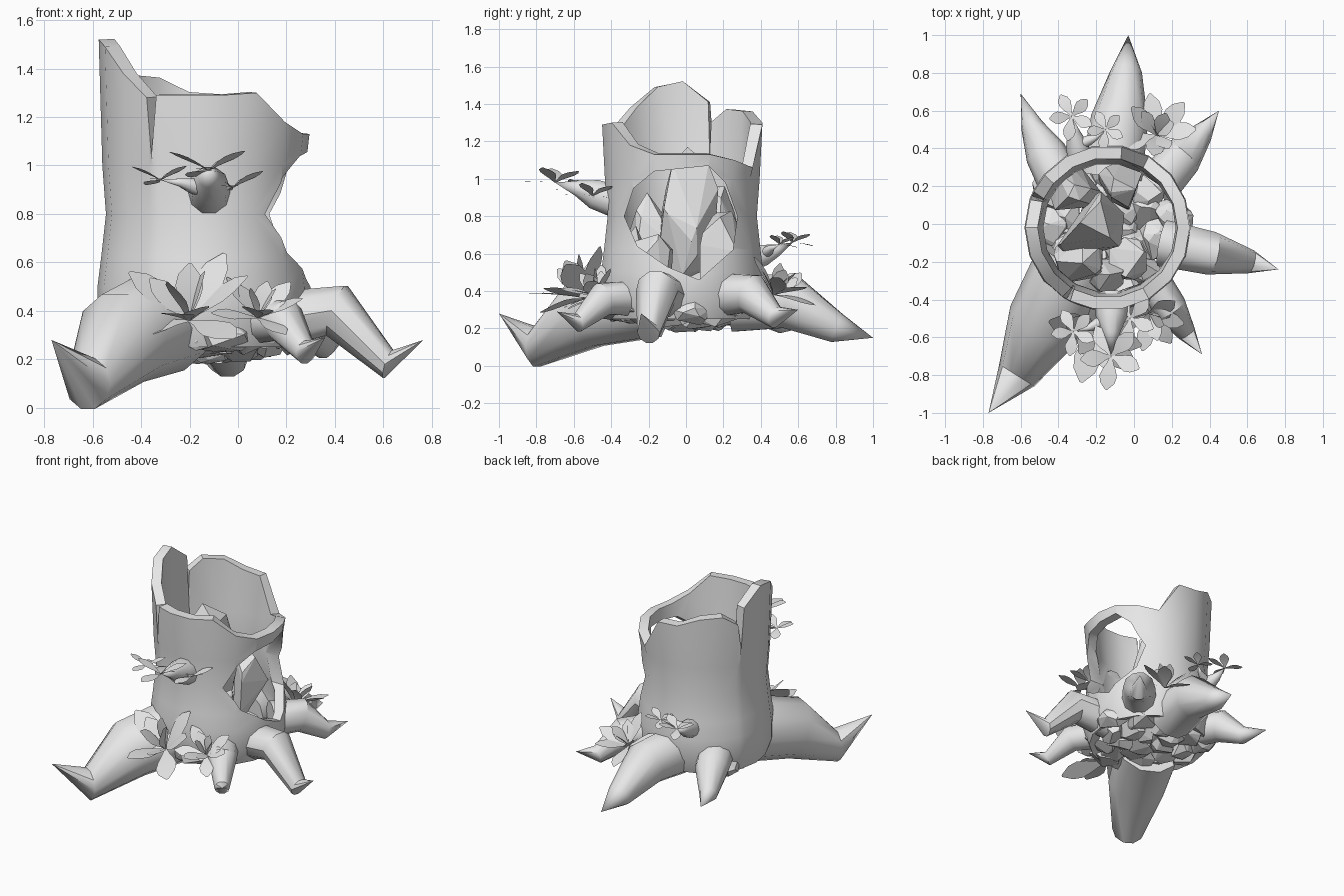
import bpy, bmesh, math, random
from mathutils import Vector

old = bpy.data.objects.get("Cube")
if old:
    bpy.data.objects.remove(old)

GREY = (0.8, 0.8, 0.8, 1)
material = bpy.data.materials.new("plain grey")
material.use_nodes = True
material.diffuse_color = GREY
material.node_tree.nodes["Principled BSDF"].inputs["Base Color"].default_value = GREY

axis = Vector((-0.14, -0.02, 0))


def soften(ob):
    bpy.ops.object.select_all(action='DESELECT')
    ob.select_set(True)
    bpy.context.view_layer.objects.active = ob
    bpy.ops.object.shade_smooth_by_angle(angle=math.radians(38))


def finish(name, bm, smooth=False):
    """Turn a bmesh into a named object with the shared material."""
    mesh = bpy.data.meshes.new(name)
    bmesh.ops.recalc_face_normals(bm, faces=bm.faces)
    bm.to_mesh(mesh)
    bm.free()
    mesh.materials.append(material)
    ob = bpy.data.objects.new(name, mesh)
    bpy.context.scene.collection.objects.link(ob)
    if smooth:
        soften(ob)
    return ob


def bridge(bm, lower, upper, closed=True):
    """Join two rows of vertices with quads."""
    count = len(lower)
    for i in range(count if closed else count - 1):
        j = (i + 1) % count
        bm.faces.new((lower[i], lower[j], upper[j], upper[i]))


def polar(radius, degrees, z):
    a = math.radians(degrees)
    return axis + Vector((radius * math.cos(a), radius * math.sin(a), z))


def limb(name, base, foot, tip, thick, lift, sides=10):
    """Tapered limb that humps upward, narrows at the foot and ends in a point."""
    base, foot, tip = Vector(base), Vector(foot), Vector(tip)
    hump = base.lerp(foot, 0.55) + Vector((0, 0, lift))
    stations = (base, hump, foot, tip)
    bm = bmesh.new()
    rings = []
    for i, share in enumerate((1, 0.92, 0.5)):
        along = (stations[i + 1] - stations[max(i - 1, 0)]).normalized()
        side = along.cross(Vector((0, 0, 1))).normalized()
        up = side.cross(along)
        ring = []
        for k in range(sides):
            a = math.tau * k / sides
            offset = side * math.cos(a) + up * math.sin(a)
            ring.append(bm.verts.new(stations[i] + offset * thick * share))
        rings.append(ring)
    for lower, upper in zip(rings, rings[1:]):
        bridge(bm, lower, upper)
    bm.faces.new(rings[0])
    point, last = bm.verts.new(tip), rings[-1]
    for k in range(sides):
        bm.faces.new((last[k], last[(k + 1) % sides], point))
    return finish(name, bm, smooth=True)


def rosette(name, center, normal, count, length, width, lift, phase=0.0):
    """Ring of thin oval petals that arch outward."""
    bm = bmesh.new()
    center, normal = Vector(center), Vector(normal).normalized()
    u = normal.orthogonal().normalized()
    v = normal.cross(u)
    for k in range(count):
        a = math.tau * k / count + phase
        rise = math.radians(lift + 14 * (-1) ** k)
        out = u * math.cos(a) + v * math.sin(a)
        along = out * math.cos(rise) + normal * math.sin(rise)
        across = normal.cross(out)
        arch = along.cross(across)
        left, right = [], []
        for step in range(6):
            s = step / 5
            half = width / 2 * (0.12 + 0.88 * math.sin(math.pi * s ** 1.5))
            middle = center + length * (along * s + arch * 0.12 * s * (1 - s))
            left.append(bm.verts.new(middle + across * half))
            right.append(bm.verts.new(middle - across * half))
        bridge(bm, left, right, closed=False)
    finish(name, bm, smooth=True)


def rock(name, center, width, height, seed):
    """Faceted stone: convex hull of random points on a stretched ball."""
    rnd = random.Random(seed)
    bm = bmesh.new()
    for _ in range(18):
        p = Vector([rnd.gauss(0, 1) for _ in range(3)]).normalized()
        bm.verts.new(Vector(center) + p * Vector((1, 1, 1)).length / math.sqrt(3) * width)
    for vert in bm.verts:
        vert.co.z = center[2] + (vert.co.z - center[2]) * height / width
    hull = bmesh.ops.convex_hull(bm, input=bm.verts)
    loose = [g for g in hull["geom_interior"] if isinstance(g, bmesh.types.BMVert)]
    bmesh.ops.delete(bm, geom=loose, context='VERTS')
    finish(name, bm)


# Hollow trunk: even rim heights around the axis, plus two narrow splits
heights = (1.13, 1.13, 1.1, 1.06, 1.29, 1.3, 1.36, 1.37, 1.41,
           1.52, 1.49, 1.38, 1.04, 1.29, 1.29, 1.3, 1.18, 1.13)
rim = {20 * i: h for i, h in enumerate(heights)}
rim.update({154: 1.3, 157: 1.12, 237: 1.28, 243: 1.29})
rim = sorted(rim.items())
layers = ((.25, .4), (.36, .44), (.5, .44), (.62, .425), (.8, .405), (1, .42))
bm = bmesh.new()
rings = [[bm.verts.new(polar(r, a, z)) for a, h in rim] for z, r in layers]
rings.append([bm.verts.new(polar(.435, a, h)) for a, h in rim])
for lower, upper in zip(rings, rings[1:]):
    bridge(bm, lower, upper)
for face in bm.faces:
    face.normal_update()
trunk = finish("hollow_trunk", bm)
wall = trunk.modifiers.new("wall", 'SOLIDIFY')
wall.thickness = 0.065
wall.offset = -1

# Opening in the left side of the trunk
opening = ((-.17, 1.04), (.12, 1.07), (.21, .98), (.275, .8), (.25, .62),
           (.07, .46), (-.1, .53), (-.26, .64), (-.33, .8), (-.28, .95))
bm = bmesh.new()
near, far = [[bm.verts.new((x, y, z)) for y, z in opening] for x in (0, 0.7)]
bridge(bm, near, far)
bm.faces.new(near)
bm.faces.new(far)
cutter = finish("opening_cutter", bm)
cutter.hide_render = True
cut = trunk.modifiers.new("opening", 'BOOLEAN')
cut.operation = 'DIFFERENCE'
cut.solver = 'EXACT'
cut.object = cutter
bpy.context.view_layer.update()
graph = bpy.context.evaluated_depsgraph_get()
carved = bpy.data.meshes.new_from_object(trunk.evaluated_get(graph))
trunk.modifiers.clear()
trunk.data = carved
bpy.data.objects.remove(cutter)
soften(trunk)

# Roots spreading around the base
limb("big_front_right_root", (-.3, -.2, .36), (-.62, -.8, .1), (-.77, -1, .28), .22, .07)
limb("left_root", (.15, -.1, .36), (.62, -.2, .18), (.765, -.24, .28), .125, .14)
limb("front_left_root", (.08, -.28, .36), (.28, -.58, .23), (.36, -.69, .29), .1, .07)
limb("back_left_root", (.12, .2, .38), (.36, .48, .26), (.45, .6, .3), .12, .07)
limb("back_root", (-.12, .25, .34), (-.04, .81, .2), (-.03, 1, .15), .165, .08)
limb("back_right_root", (-.38, .2, .36), (-.54, .52, .23), (-.6, .69, .22), .12, .05)

# Small branches, each ending in a tuft of narrow leaves
branches = {
    "front_branch": ((-.12, -.38, .88), (-.12, -.58, .95), (-.12, -.7, .98), .09, .18),
    "front_twig": ((-.13, -.5, .9), (-.24, -.55, .93), (-.32, -.57, .94), .035, .13),
    "front_side_twig": ((-.12, -.46, .9), (-.06, -.49, .91), (-.02, -.5, .91), .035, .15),
    "back_branch": ((-.28, .32, .56), (-.32, .49, .62), (-.33, .57, .66), .065, .13),
    "back_twig": ((-.29, .42, .6), (-.2, .46, .63), (-.15, .5, .65), .03, .11),
}
for name, (base, foot, tip, thick, length) in branches.items():
    limb(name, base, foot, tip, thick, 0)
    rosette(name + "_leaves", tip, (0, .1, 1), 5, length, length * .52, 10)

# Petal clusters between the roots, an open outer ring around a steeper inner one
clusters = {
    "front_big_petals": ((-.2, -.53, .36), (-.1, -.5, .85), .32),
    "front_small_petals": ((.08, -.47, .37), (.15, -.45, .9), .21),
    "back_petals": ((.12, .47, .38), (.2, .4, .9), .23),
}
for name, (spot, facing, length) in clusters.items():
    rosette(name + "_outer", spot, facing, 7, length, length * .45, 22)
    rosette(name + "_inner", spot, facing, 5, length * .75, length * .38, 55, phase=0.4)

# Faceted stones standing inside the trunk
stones = ((-.24, 0, .8, .2, .38), (-.32, .17, .65, .15, .32), (-.07, .2, .55, .14, .3),
          (-.03, -.18, .52, .12, .28), (-.29, -.2, .6, .15, .33), (-.13, -.28, .5, .11, .25))
for i, (x, y, z, width, height) in enumerate(stones):
    rock(f"inner_stone_{i + 1}", (x, y, z), width, height, seed=i + 4)

# Rubble floor under the trunk, packed in a spiral
for i in range(24):
    spread = math.sqrt((i + .5) / 24)
    spot = polar(.36 * spread, 137.5 * i, .25 + .05 * spread)
    rock(f"floor_stone_{i + 1}", spot, .12, .09, seed=i + 50)
